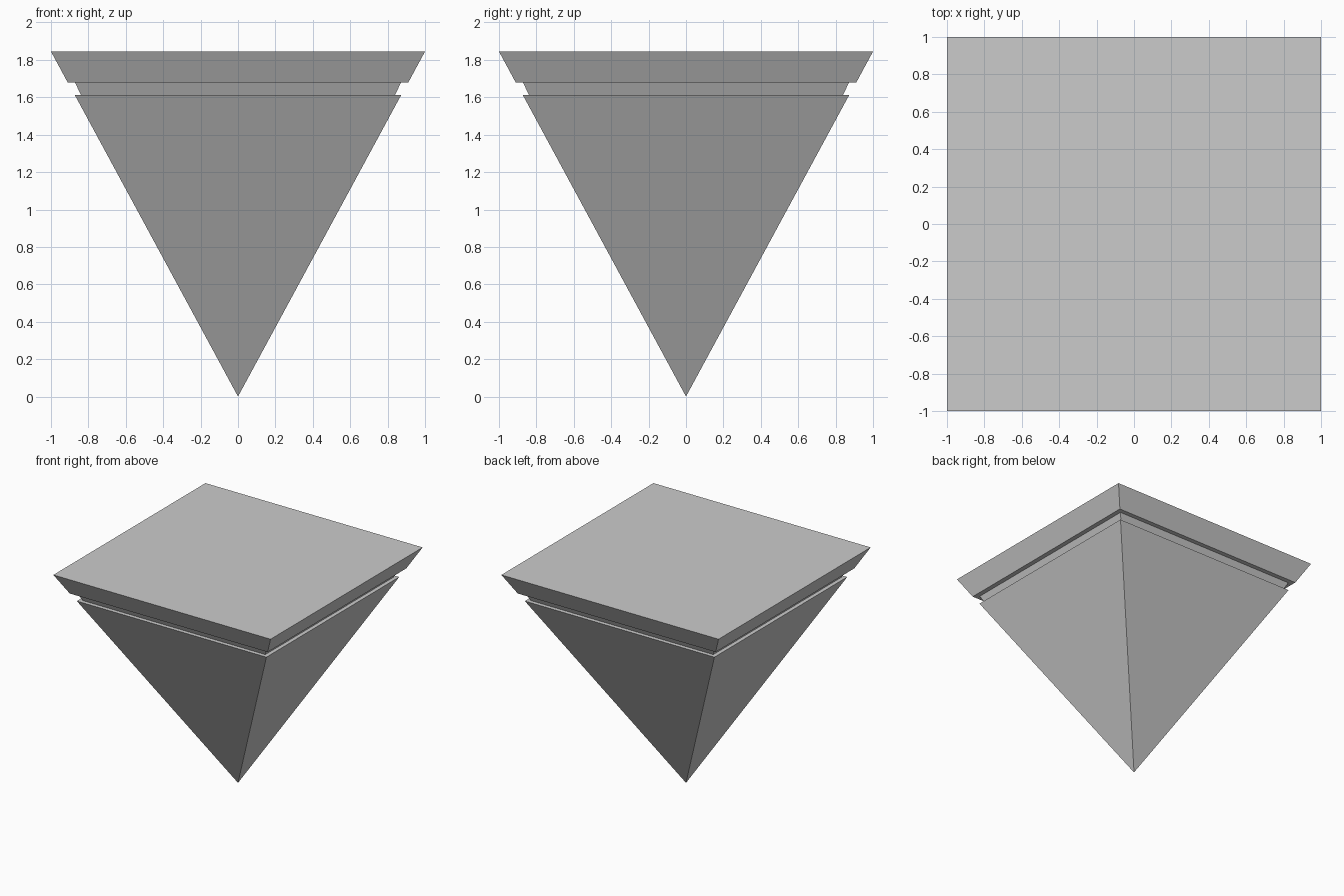
import bpy, bmesh

if "Cube" in bpy.data.objects:
    bpy.data.objects.remove(bpy.data.objects["Cube"])


def square_loft(name, rings, apex=None):
    """Closed solid through square rings given as (half width, z)."""
    bm = bmesh.new()
    loops = [[bm.verts.new((sx * h, sy * h, z))
              for sx, sy in ((-1, -1), (1, -1), (1, 1), (-1, 1))] for h, z in rings]
    for low, high in zip(loops, loops[1:]):
        for i in range(4):
            j = (i + 1) % 4
            bm.faces.new((low[i], low[j], high[j], high[i]))
    bm.faces.new(loops[-1])
    if apex is None:
        bm.faces.new(loops[0][::-1])
    else:
        tip = bm.verts.new((0, 0, apex))
        for i in range(4):
            bm.faces.new((tip, loops[0][(i + 1) % 4], loops[0][i]))
    bmesh.ops.recalc_face_normals(bm, faces=bm.faces)
    mesh = bpy.data.meshes.new(name)
    bm.to_mesh(mesh)
    bm.free()
    obj = bpy.data.objects.new(name, mesh)
    bpy.context.collection.objects.link(obj)
    return obj


# One solid: pointed body, recessed groove, flared cap
square_loft("inverted_pyramid", [
    (0.873, 1.613),  # body rim
    (0.84, 1.613),   # groove bottom
    (0.872, 1.68),   # groove top
    (0.911, 1.68),   # cap underside
    (1.0, 1.845),    # cap top
], apex=0.0)
